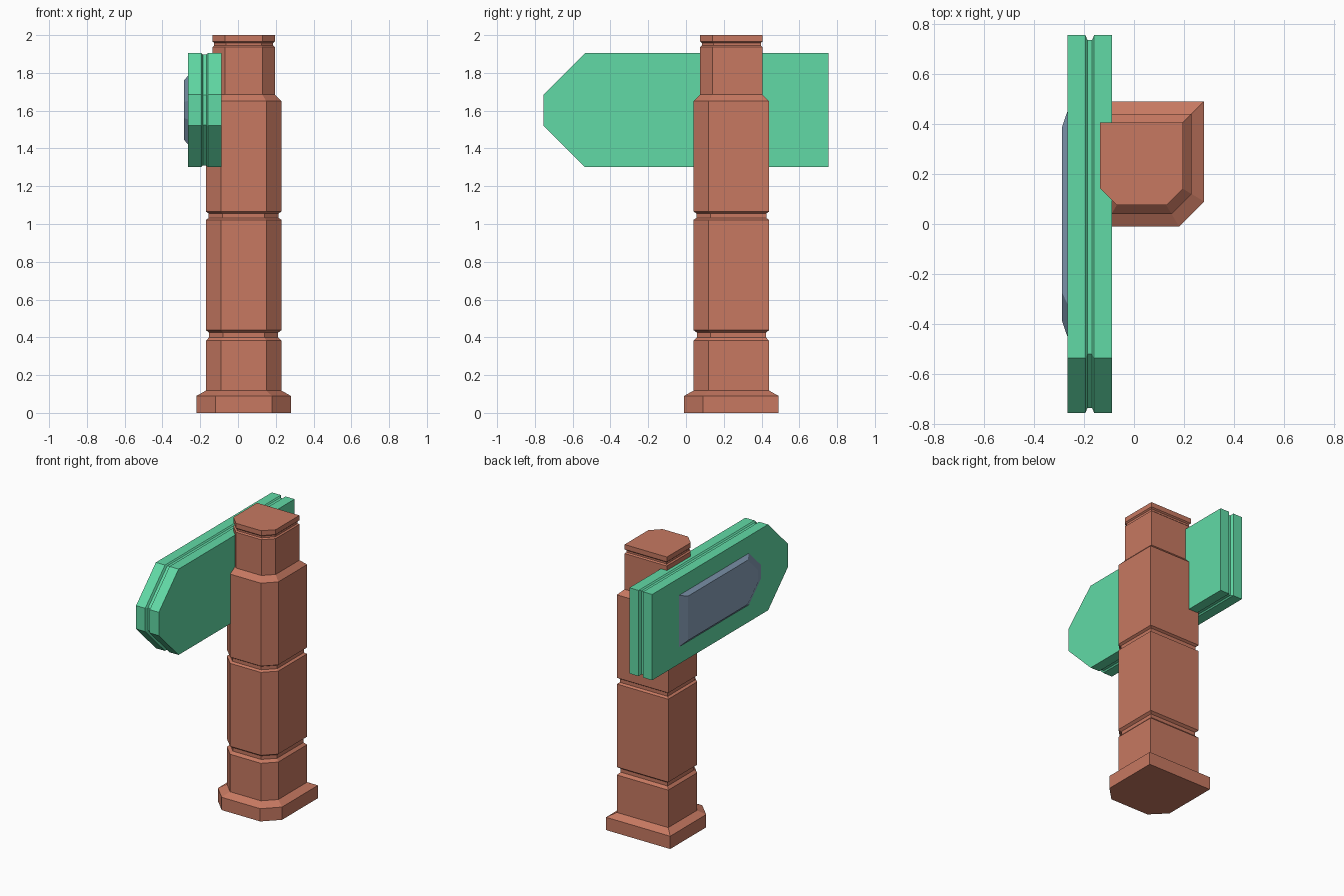
import bpy
import bmesh

if "Cube" in bpy.data.objects:
    bpy.data.objects.remove(bpy.data.objects["Cube"])


def loft(name, rings, color):
    """Skin a stack of equal-length point rings and cap both ends."""
    bm = bmesh.new()
    loops = [[bm.verts.new(p) for p in ring] for ring in rings]
    n = len(loops[0])
    for a, b in zip(loops, loops[1:]):
        for i in range(n):
            j = (i + 1) % n
            bm.faces.new((a[i], a[j], b[j], b[i]))
    bm.faces.new(loops[0][::-1])
    bm.faces.new(loops[-1])
    bmesh.ops.recalc_face_normals(bm, faces=bm.faces)
    mesh = bpy.data.meshes.new(name)
    bm.to_mesh(mesh)
    bm.free()
    mat = bpy.data.materials.new(name + "_paint")
    mat.diffuse_color = color
    mat.use_nodes = True
    mat.node_tree.nodes["Principled BSDF"].inputs["Base Color"].default_value = mat.diffuse_color
    mesh.materials.append(mat)
    obj = bpy.data.objects.new(name, mesh)
    bpy.context.collection.objects.link(obj)
    return obj


# Post section: square with its two front corners cut off
POST_X, POST_Y = 0.03, 0.24
SECTION = [(-0.6, -1), (0.6, -1), (1, -0.6), (1, 1), (-1, 1), (-1, -0.6)]


def post_ring(half, z):
    return [(POST_X + half * x, POST_Y + half * y, z) for x, y in SECTION]


# Post profile as (half width, height): plinth, grooved shaft, narrower head
POST = [(0.25, 0), (0.25, 0.09), (0.2, 0.118),
        (0.2, 0.382), (0.183, 0.4), (0.183, 0.425), (0.2, 0.438),
        (0.2, 1.022), (0.185, 1.032), (0.185, 1.056), (0.2, 1.066),
        (0.2, 1.65), (0.165, 1.685),
        (0.165, 1.937), (0.156, 1.945), (0.156, 1.958), (0.165, 1.966),
        (0.165, 2.0)]
loft("post", [post_ring(h, z) for h, z in POST], (0.57, 0.19, 0.12, 1))

# Arrow outline of the sign, relative to its centre (y, z)
SIGN_Z = 1.603
ARROW = [(-0.755, -0.082), (-0.535, -0.302), (0.755, -0.302),
         (0.755, 0.302), (-0.535, 0.302), (-0.755, 0.082)]


def arrow_ring(x, scale):
    return [(x, y * scale, SIGN_Z + z * scale) for y, z in ARROW]


# Sign board with a groove round its edge
BOARD = [(-0.265, 1), (-0.194, 1), (-0.186, 0.973),
         (-0.168, 0.973), (-0.159, 1), (-0.088, 1)]
loft("sign_board", [arrow_ring(x, s) for x, s in BOARD], (0.12, 0.7, 0.38, 1))

# Raised bevelled panel on the sign's outer face
PANEL = [(-0.287, 0.515), (-0.264, 0.605)]
loft("sign_panel", [arrow_ring(x, s) for x, s in PANEL], (0.25, 0.36, 0.5, 1))
